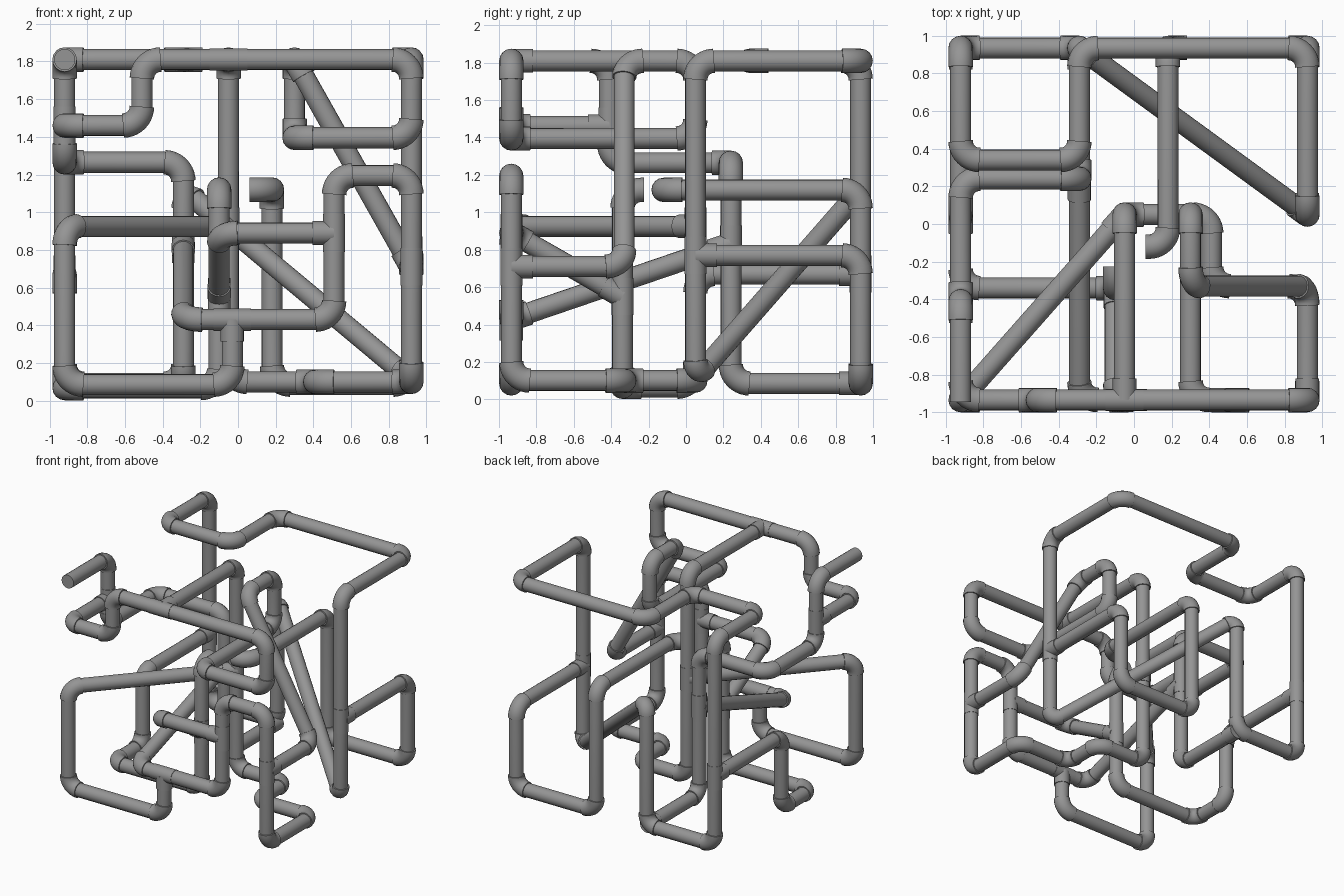
import bpy, math
from mathutils import Vector

if "Cube" in bpy.data.objects:
    bpy.data.objects.remove(bpy.data.objects["Cube"])

PIPE, FIT, SLEEVE = 0.056, 0.065, 0.059   # pipe, elbow and tee sleeve radii
BEND = 0.10                               # elbow tangent length
X, Y, T = 0.92, 0.934, 1.81               # outer x, outer y, top level

grey = bpy.data.materials.new("dark_grey")
grey.diffuse_color = (0.3, 0.3, 0.3, 1)
grey.use_nodes = True
grey.node_tree.nodes["Principled BSDF"].inputs["Base Color"].default_value = grey.diffuse_color


def tube(name, runs, radius):
    """Sweep a round section along each run of points and turn it into a mesh."""
    cu = bpy.data.curves.new(name, 'CURVE')
    cu.dimensions = '3D'
    cu.bevel_depth = radius
    cu.bevel_resolution = 6
    cu.use_fill_caps = True
    cu.materials.append(grey)
    for pts in runs:
        sp = cu.splines.new('POLY')
        sp.points.add(len(pts) - 1)
        for p, co in zip(sp.points, pts):
            p.co = (*co, 1)
    ob = bpy.data.objects.new(name, cu)
    bpy.context.collection.objects.link(ob)
    bpy.ops.object.select_all(action='DESELECT')
    ob.select_set(True)
    bpy.context.view_layer.objects.active = ob
    bpy.ops.object.convert(target='MESH')
    bpy.ops.object.shade_smooth_by_angle(angle=math.radians(40))


def elbow_arc(a, p, b, n=10):
    """Circular arc rounding the corner p between a and b."""
    u, v = (a - p).normalized(), (b - p).normalized()
    half = u.angle(v) / 2
    r = BEND * math.tan(half)
    bis = (u + v).normalized()
    side = (v - u).normalized()
    c = p + bis * (BEND / math.cos(half))
    sweep = math.pi / 2 - half
    return [c + r * (math.sin(t) * side - math.cos(t) * bis)
            for t in (sweep * (2 * i / n - 1) for i in range(n + 1))]


def pipe_run(name, corners, open_elbow=False):
    """Bent pipe with a thicker elbow at every corner; the last elbow may be the open end."""
    pts = [Vector(c) for c in corners]
    path, elbows = [pts[0]], []
    for a, p, b in zip(pts, pts[1:], pts[2:]):
        arc = elbow_arc(a, p, b)
        path += arc
        elbows.append(arc)
    if open_elbow:
        elbows[-1] = elbows[-1] + [pts[-1]]
    else:
        path.append(pts[-1])
    tube(name + "_pipe", [path], PIPE)
    tube(name + "_elbows", elbows, FIT)


def tee(i, pos, axis, branch):
    """Sleeve on the through pipe plus a short branch socket."""
    p, a, b = Vector(pos), Vector(axis), Vector(branch).normalized()
    tube(f"tee_socket_{i}", [[p, p + b * 0.115]], SLEEVE + 0.004)
    if a.length:
        tube(f"tee_sleeve_{i}", [[p - a * 0.1, p + a * 0.1]], SLEEVE)


# long upper loop: round the top, down the back left corner, diagonal to the right side
pipe_run("upper_loop", [
    (X, .05, .77), (X, .05, T), (X, Y, T), (-.29, Y, T), (-.29, .34, T), (-X, .34, T),
    (-X, Y, T), (-X, Y, .09), (-.29, Y, .09), (-.29, Y, 1.12), (X, .05, .11), (X, .05, .77)])
# right side branch ending in an open elbow in the middle
pipe_run("right_branch", [
    (X, .05, .77), (X, Y, .77), (X, Y, .085), (.18, Y, .085), (.18, Y, 1.12),
    (.18, -.12, 1.12), (.06, -.12, 1.12)], open_elbow=True)
# open pipe at the upper left, running down to the back
pipe_run("left_inlet", [
    (-X, -.945, T), (-X, -.41, T), (-X, -.41, 1.265), (-X, .24, 1.265), (-.29, .24, 1.265),
    (-.29, .24, .085), (-.29, Y, .085)])
# front top line with the steep diagonal
pipe_run("front_top", [
    (-X, -.41, 1.46), (-X, -Y, 1.46), (-.51, -Y, 1.46), (-.51, -Y, T), (X, -Y, T),
    (X, -Y, 1.395), (.30, -Y, 1.395), (.30, .05, 1.395), (.30, .05, T), (.30, -.33, T),
    (X, -.33, .71), (X, -Y, .71)])
# central riser, floor run and front right line
pipe_run("central_riser", [
    (-.05, -Y, T), (-.05, .05, T), (-.05, .05, .1), (.41, .05, .1), (.41, -.33, .1),
    (X, -.33, .1), (X, -Y, .1), (X, -Y, 1.195), (.51, -Y, 1.195), (.51, -Y, .43),
    (-.29, -Y, .43), (-.29, .24, .83)])
# front branch sloping back into the short riser
pipe_run("front_branch", [(.51, -Y, .89), (-.1, -Y, .89), (-.1, -.34, .55)])
# left floor line and short riser with open elbow
pipe_run("short_riser", [
    (-X, Y, .67), (-X, .05, .67), (-X, .05, .067), (-X, -.34, .067), (-.1, -.34, .067),
    (-.1, -.34, 1.12), (-.1, -.225, 1.12)], open_elbow=True)
# front left loop
pipe_run("front_left_loop", [
    (-.05, .05, .925), (-X, -Y, .925), (-X, -Y, .085), (-.03, -Y, .085), (-.03, -Y, .43)])

# tee fittings: position, through axis, branch direction
ax, az, none = (1, 0, 0), (0, 0, 1), (0, 0, 0)
for i, t in enumerate([
        ((-.05, -Y, T), ax, (0, 1, 0)),
        ((-X, -.41, 1.46), az, (0, -1, 0)),
        ((.51, -Y, .89), az, (-1, 0, 0)),
        ((-.29, .24, .83), az, (0, -1.17, -.4)),
        ((-.1, -.34, .55), az, (0, -.59, .34)),
        ((-.03, -Y, .43), ax, (0, 0, -1)),
        ((-.05, .05, .925), az, (-.87, -.98, 0)),
        ((X, .05, .77), az, (0, 1, 0)),
        ((-X, Y, .67), az, (0, -1, 0)),
        ((X, -Y, .71), az, (0, 1, 0)),
        ((-.29, Y, .085), none, (0, -1, 0))]):
    tee(i + 1, *t)
